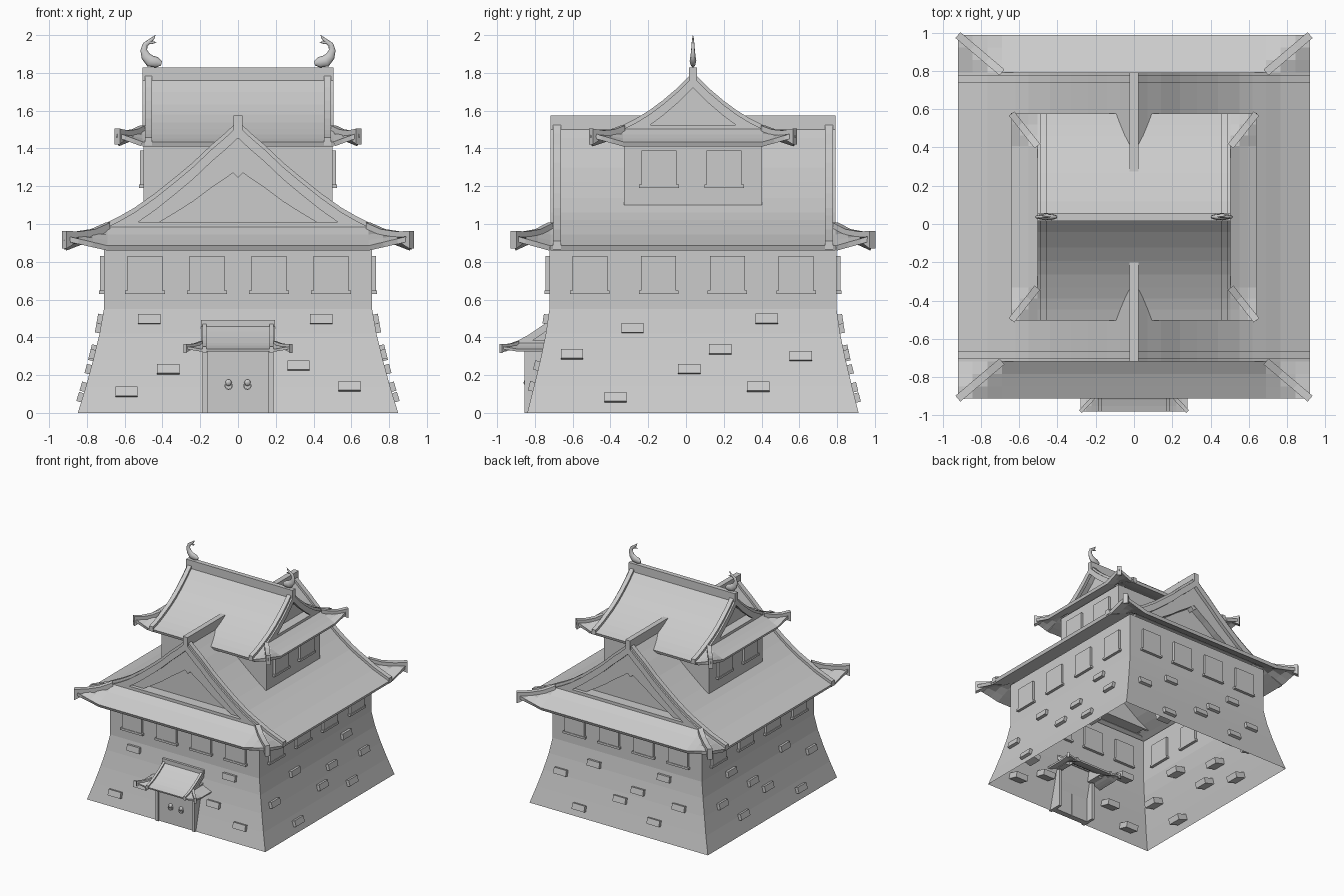
import bpy, bmesh, math
from mathutils import Matrix, Vector

if "Cube" in bpy.data.objects:
    bpy.data.objects.remove(bpy.data.objects["Cube"])

CY = 0.037  # depth centre of the keep

stone = bpy.data.materials.new("plain_grey")
stone.use_nodes = True
stone.diffuse_color = (0.6, 0.6, 0.6, 1)
stone.node_tree.nodes["Principled BSDF"].inputs["Base Color"].default_value = (0.6, 0.6, 0.6, 1)


def finish(name, bm):
    me = bpy.data.meshes.new(name)
    bm.to_mesh(me)
    bm.free()
    me.materials.append(stone)
    ob = bpy.data.objects.new(name, me)
    bpy.context.collection.objects.link(ob)
    return ob


def box(name, size, matrix):
    bm = bmesh.new()
    bmesh.ops.create_cube(bm, size=1, matrix=matrix @ Matrix.Diagonal((*size, 1)))
    return finish(name, bm)


def shell(name, rings):
    """Open rectangular tube through (z, half_x, half_y) rings."""
    bm = bmesh.new()
    loops = [[bm.verts.new((sx * hx, CY + sy * hy, z))
              for sx, sy in ((-1, -1), (1, -1), (1, 1), (-1, 1))] for z, hx, hy in rings]
    for a, b in zip(loops, loops[1:]):
        for i in range(4):
            j = (i + 1) % 4
            bm.faces.new((a[i], a[j], b[j], b[i]))
    return finish(name, bm)


def rib(name, pts, width, lows, highs):
    """Beam swept along pts; lows and highs are vertical offsets per point."""
    bm = bmesh.new()
    d = pts[-1] - pts[0]
    side = Vector((-d.y, d.x, 0)).normalized() * width / 2
    up = Vector((0, 0, 1))
    loops = [[bm.verts.new(p + s * side + o * up) for s, o in ((-1, lo), (1, lo), (1, hi), (-1, hi))]
             for p, lo, hi in zip(pts, lows, highs)]
    for a, b in zip(loops, loops[1:]):
        for i in range(4):
            j = (i + 1) % 4
            bm.faces.new((a[i], a[j], b[j], b[i]))
    bm.faces.new(loops[0])
    bm.faces.new(loops[-1])
    bmesh.ops.recalc_face_normals(bm, faces=bm.faces)
    return finish(name, bm)


def lerp(table, v):
    for (a, za), (b, zb) in zip(table, table[1:]):
        if v <= b:
            return za + (zb - za) * (v - a) / (b - a)
    return table[-1][1]


def hip_gable_roof(name, prof, L, g, b, lift, cy, along_y, k, frame=None):
    """Curved hip-and-gable roof: L eave half length, g gable half length, b hip start, k trim scale."""
    W = prof[-1][0]
    H = lambda v: lerp(prof, abs(v))

    def P(u, v, z):
        return Vector((v, cy + u, z)) if along_y else Vector((u, cy + v, z))

    def surface(u, v):
        s = max(0, (abs(u) - g) / (L - g))
        t = max(0, (abs(v) - b) / (W - b))
        return P(u, v, H(b + max(s, t) * (W - b)) + lift * s * t if s > 0 else H(v))

    def sheet(part, us, vs, fn):
        bm = bmesh.new()
        rows = [[bm.verts.new(fn(u, v)) for v in vs] for u in us]
        for r, q in zip(rows, rows[1:]):
            for i in range(len(vs) - 1):
                f = bm.faces.new((r[i], r[i + 1], q[i + 1], q[i]))
                f.normal_update()
                if f.normal.z < 0:
                    f.normal_flip()
        ob = finish(name + part, bm)
        mod = ob.modifiers.new("thickness", "SOLIDIFY")
        mod.thickness = 0.028 * k
        mod.offset = -1

    n = 3
    half = [p[0] for p in prof if p[0] < b - 1e-4] + [b + (W - b) * i / n for i in range(n + 1)]
    full = [-v for v in reversed(half[1:])] + half
    sheet("_slopes", (-g, g), full, surface)
    wide = [v for v in full if abs(v) > b - 1e-4]
    base = H(b)
    foot = max(v for v in half if H(v) > base + 0.01)  # gable foot

    # Ridge beam
    ridge = [P(u, 0, H(0)) for u in (-g, g)]
    rib(name + "_ridge", ridge, 0.045 * k, (-0.03,) * 2, (0.055 * k,) * 2)
    for e in (-1, 1):
        us = [e * (g + 1e-5 + (L - g) * i / n) for i in range(n + 1)]
        sheet("_skirt", us, wide, surface)
        # Rib over the slopes
        pts = [P(e * (g - 0.035 * k), v, H(v)) for v in full]
        rib(name + "_verge_rib", pts, 0.04 * k, (-0.02,) * len(pts), (0.025 * k,) * len(pts))
        # Gable: edge board, recessed panel and sill
        inner = [v for v in full if abs(v) <= b + 1e-4]
        pts = [P(e * (g - 0.015 * k), v, H(v)) for v in inner]
        lows = [max(-0.065 * k, base - H(v) - 0.01) for v in inner]
        rib(name + "_edge_board", pts, 0.03 * k, lows, (-0.002,) * len(pts))
        back = [P(e * (g - 0.1 * k), v, H(v)) for v in inner]
        lows = [base - H(v) - 0.02 for v in inner]
        rib(name + "_gable_panel", back, 0.02 * k, lows, (-0.01,) * len(back))
        sill = [P(e * (g - 0.05 * k), v, base) for v in (-foot, foot)]
        rib(name + "_gable_sill", sill, 0.1 * k, (-0.02,) * 2, (0.025 * k,) * 2)
        if frame:
            pts = [P(e * (g - 0.06), v, H(v)) for v in inner]
            lows = [max(-0.23 + 0.2 * abs(v), base - H(v)) for v in inner]
            rib(name + "_gable_frame", pts, 0.06, lows, (-0.03,) * len(pts))
            pend = P(e * (g - 0.06), 0, H(0) - 0.24)
            box(name + "_pendant", (0.05, 0.05, 0.05),
                Matrix.Translation(pend) @ Matrix.Rotation(math.pi / 4, 4, "Y"))
        # Hip ribs with a drooping tip
        for s in (-1, 1):
            pts = [surface(e * (g + 1e-5 + (L - g) * i / n), s * (b + (W - b) * i / n)) for i in range(n + 1)]
            rib(name + "_hip_rib", pts, 0.04 * k, (-0.02 * k,) * n + (-0.07 * k,), (0.022 * k,) * (n + 1))


# Stone base and main storey
base_rings = [(0, .848, .877), (.14, .805, .842), (.28, .767, .808), (.42, .733, .779), (.55, .71, .76)]
shell("stone_base", base_rings)
shell("main_walls", [(.55, .71, .76), (.93, .71, .76)])
shell("tower_walls", [(1.1, .5, .365), (1.46, .5, .365)])


def on_wall(side, a, d, z, tilt=0):
    return (Matrix.Translation((0, CY, 0)) @ Matrix.Rotation(side * math.pi / 2, 4, "Z")
            @ Matrix.Translation((a, -d, z)) @ Matrix.Rotation(-tilt, 4, "X"))


def window(side, a, d, z):
    box("window_panel", (.186, .04, .2), on_wall(side, a, d, z + .1))
    box("window_sill", (.21, .05, .018), on_wall(side, a, d, z + .009))


# Windows on every main wall and on the tower sides
for side in range(4):
    d, step = (.71, .182) if side % 2 else (.76, .164)
    for i in (-3, -1, 1, 3):
        window(side, i * step, d, .63)
    if side % 2:
        for a in (-.18, .165):
            window(side, a if side == 1 else -a, .5, 1.19)

# Projecting stones in the base
front_stones = [(-.47, .49), (.44, .49), (-.37, .22), (.32, .24), (-.59, .1), (.59, .13)]
side_stones = [(-.32, .44), (.39, .49), (-.64, .3), (.145, .325), (-.02, .22),
               (.57, .29), (-.41, .07), (.345, .125)]
for side, stones, flip in ((0, front_stones, 1), (1, side_stones, 1),
                           (2, side_stones, .93), (3, side_stones, -1)):
    table = [(r[0], r[1 if side % 2 else 2]) for r in base_rings]
    for a, z in stones:
        slope = (lerp(table, z - .03) - lerp(table, z + .03)) / .06
        box("base_stone", (.118, .12, .05),
            on_wall(side, a * flip, lerp(table, z) - .035, z, math.atan(slope)))

# Roofs
hip_gable_roof("main_roof", [(0, 1.52), (.07, 1.455), (.14, 1.395), (.24, 1.3), (.33, 1.225), (.44, 1.137),
                             (.55, 1.06), (.62, 1.02), (.69, .985), (.77, .943), (.92, .885)],
               .95, .755, .69, .055, CY, True, 1, frame=True)
hip_gable_roof("tower_roof", [(0, 1.78), (.08, 1.7), (.16, 1.632), (.23, 1.58), (.3, 1.537),
                              (.37, 1.502), (.45, 1.464), (.54, 1.435)],
               .64, .505, .37, .05, CY, False, .9)
hip_gable_roof("gate_roof", [(0, .465), (.05, .43), (.1, .397), (.15, .37), (.19, .352), (.24, .338)],
               .28, .195, .15, .015, -.74, False, .5)

# Gate with posts, leaves and ring handles
for s in (-1, 1):
    box("gate_post", (.026, .13, .34), Matrix.Translation((s * .174, -.79, .17)))
    box("gate_leaf", (.161, .05, .33), Matrix.Translation((s * .081, -.815, .165)))
    bm = bmesh.new()
    bmesh.ops.create_uvsphere(bm, u_segments=10, v_segments=6, radius=.018,
                              matrix=Matrix.Translation((s * .05, -.842, .16)))
    finish("handle_boss", bm)
    pts = [Vector((s * .05 + .02 * math.cos(t), -.85, .145 + .022 * math.sin(t)))
           for t in (i * math.pi / 6 for i in range(13))]
    bm = bmesh.new()
    ring = [[bm.verts.new((s * .05 + r * math.cos(i * math.pi / 6), y, .143 + r * math.sin(i * math.pi / 6)))
             for r, y in ((.016, -.84), (.022, -.84), (.022, -.852), (.016, -.852))] for i in range(12)]
    for i in range(12):
        for j in range(4):
            m = (j + 1) % 4
            bm.faces.new((ring[i][j], ring[i][m], ring[i - 11][m], ring[i - 11][j]))
    bmesh.ops.recalc_face_normals(bm, faces=bm.faces)
    finish("handle_ring", bm)


def tapered_horn(name, path, s):
    """Flattened tube in the xz plane through (x, z, radius)."""
    cu = bpy.data.curves.new(name, "CURVE")
    cu.dimensions = "3D"
    cu.bevel_depth, cu.bevel_resolution, cu.use_fill_caps = 1, 2, True
    sp = cu.splines.new("POLY")
    sp.points.add(len(path) - 1)
    for p, (x, z, r) in zip(sp.points, path):
        p.co, p.radius = (s * x, 0, z, 1), r
    tmp = bpy.data.objects.new(name, cu)
    bpy.context.collection.objects.link(tmp)
    me = bpy.data.meshes.new_from_object(tmp.evaluated_get(bpy.context.evaluated_depsgraph_get()))
    bpy.data.objects.remove(tmp)
    bm = bmesh.new()
    bm.from_mesh(me)
    bmesh.ops.scale(bm, vec=(1, .55, 1), verts=bm.verts)
    bmesh.ops.translate(bm, vec=(0, CY, 0), verts=bm.verts)
    return finish(name, bm)


# Curled roof finials
for s in (-1, 1):
    tapered_horn("finial_body", [(.405, 1.85, .012), (.43, 1.856, .028), (.465, 1.863, .032), (.488, 1.888, .025),
                                 (.499, 1.92, .018), (.491, 1.95, .014), (.468, 1.968, .011),
                                 (.45, 1.983, .008), (.438, 2.0, .001)], s)
    tapered_horn("finial_fin", [(.475, 1.964, .011), (.455, 1.96, .008), (.432, 1.962, .001)], s)
